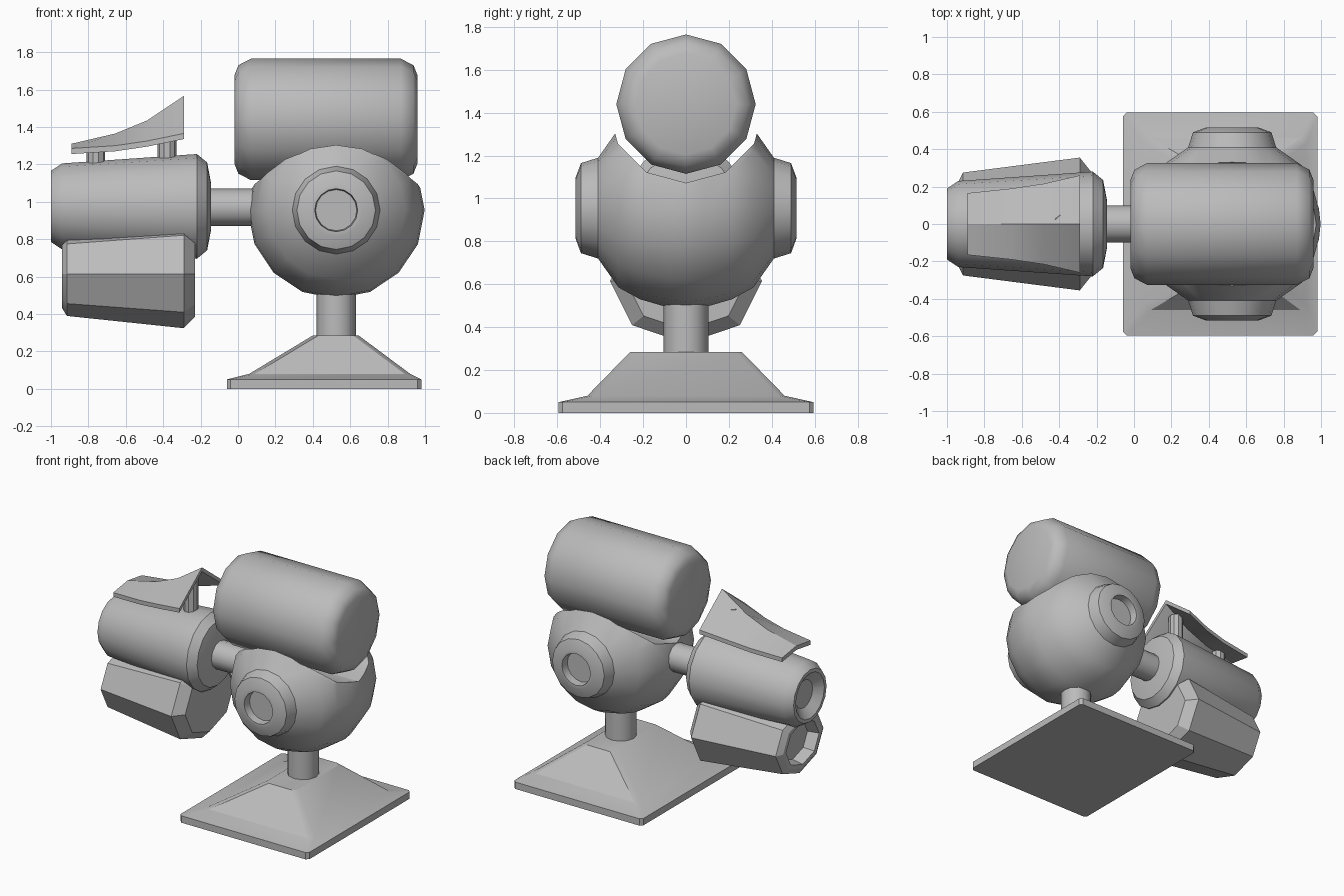
import bpy, bmesh, math
from mathutils import Vector

if "Cube" in bpy.data.objects:
    bpy.data.objects.remove(bpy.data.objects["Cube"])

grey = bpy.data.materials.new("plain_grey")
grey.diffuse_color = (0.5, 0.5, 0.5, 1)
grey.use_nodes = True
grey.node_tree.nodes["Principled BSDF"].inputs["Base Color"].default_value = grey.diffuse_color


def finish(name, bm, angle=35):
    bmesh.ops.remove_doubles(bm, verts=bm.verts, dist=1e-5)
    bmesh.ops.recalc_face_normals(bm, faces=bm.faces)
    me = bpy.data.meshes.new(name)
    bm.to_mesh(me)
    bm.free()
    ob = bpy.data.objects.new(name, me)
    bpy.context.collection.objects.link(ob)
    me.materials.append(grey)
    smooth(ob, angle)
    return ob


def smooth(ob, angle):
    bpy.ops.object.select_all(action='DESELECT')
    ob.select_set(True)
    bpy.context.view_layer.objects.active = ob
    bpy.ops.object.shade_smooth_by_angle(angle=math.radians(angle))


def bridge(bm, rings):
    """Join rings of points into a closed solid with capped ends."""
    vs = [[bm.verts.new(p) for p in r] for r in rings]
    n = len(vs[0])
    for a, b in zip(vs, vs[1:]):
        for i in range(n):
            j = (i + 1) % n
            bm.faces.new((a[i], a[j], b[j], b[i]))
    bm.faces.new(vs[0])
    bm.faces.new(vs[-1])


def lathe(name, axis, center, profile, n, turn=0.0, squash=1.0, angle=35):
    """Profile of (distance along axis, radius); angle 90 is straight up for x and y."""
    rings = []
    for d, r in profile:
        ring = []
        for i in range(n):
            t = 2 * math.pi * (i + turn) / n
            c, s = r * math.cos(t), r * math.sin(t) * squash
            p = {'x': (d, c, s), 'y': (c, d, s), 'z': (c, s, d)}[axis]
            ring.append(Vector(center) + Vector(p))
        rings.append(ring)
    bm = bmesh.new()
    bridge(bm, rings)
    return finish(name, bm, angle)


# Base: square foot with sloping top
def rect(x0, x1, y, z, c):
    return [(x0 + c, -y, z), (x1 - c, -y, z), (x1, -y + c, z), (x1, y - c, z),
            (x1 - c, y, z), (x0 + c, y, z), (x0, y - c, z), (x0, -y + c, z)]


bm = bmesh.new()
bridge(bm, [rect(-0.06, 0.98, 0.595, 0, 0.02), rect(-0.06, 0.98, 0.595, 0.05, 0.02),
            rect(0.06, 0.92, 0.46, 0.08, 0.03), rect(0.40, 0.645, 0.26, 0.285, 0.03)])
finish("base", bm, 30)

# Stem
lathe("stem", 'z', (0.525, 0, 0), [(0.26, 0.105), (0.56, 0.105)], 12)

# Round body with side bosses and sunken discs
half = [(0.46, 0.11), (0.516, 0.115), (0.516, 0.14), (0.49, 0.21), (0.41, 0.235),
        (0.315, 0.37), (0.215, 0.425), (0.08, 0.464)]
body = lathe("round_body", 'y', (0.525, 0, 0.955),
             [(-d, r) for d, r in half] + [(0, 0.473)] + [(d, r) for d, r in reversed(half)], 16)

# Cradle cut in the top of the body
cutter = lathe("cradle_cutter", 'x', (0.525, 0, 1.44), [(-0.8, 0.367), (0.8, 0.367)], 12)
mod = body.modifiers.new("cradle", 'BOOLEAN')
mod.operation = 'DIFFERENCE'
mod.solver = 'EXACT'
mod.object = cutter
bpy.context.view_layer.objects.active = body
bpy.ops.object.modifier_apply(modifier=mod.name)
bpy.data.objects.remove(cutter)
smooth(body, 40)

# Drum lying on the cradle
end = [(0.49, 0.235), (0.468, 0.29), (0.40, 0.325)]
lathe("top_drum", 'x', (0.47, 0, 1.44),
      [(-d, r) for d, r in end] + [(d, r) for d, r in reversed(end)], 12, angle=50)

# Connecting arm
lathe("arm", 'x', (0, 0, 0.97), [(-0.2, 0.1), (0.2, 0.1)], 12)

# Side barrel with dished outer end
lathe("side_barrel", 'x', (0, 0, 0.975),
      [(-0.95, 0.10), (-1.0, 0.165), (-1.0, 0.19), (-0.94, 0.23),
       (-0.22, 0.28), (-0.165, 0.235), (-0.145, 0.13)], 16)

# Octagonal pod under the barrel, hollow at the outer end
lathe("lower_pod", 'x', (0, 0, 0.615),
      [(-0.86, 0.17), (-0.94, 0.19), (-0.94, 0.225), (-0.915, 0.275),
       (-0.29, 0.355), (-0.23, 0.28)], 8, squash=0.82, angle=25)

# Folded fin: x, half width, edge height, ridge height
rings = []
for x, w, e, r in [(-0.89, 0.165, 1.285, 1.31), (-0.655, 0.19, 1.30, 1.365),
                   (-0.485, 0.215, 1.325, 1.435), (-0.29, 0.26, 1.365, 1.565)]:
    t = 0.03
    rings.append([(x, -w, e), (x, 0, r), (x, w, e),
                  (x, w, e - t), (x, 0, r - t), (x, -w, e - t)])
bm = bmesh.new()
bridge(bm, rings)
finish("fin", bm, 25)

# Posts carrying the fin
for name, x, top in (("outer_post", -0.76, 1.31), ("inner_post", -0.38, 1.46)):
    lathe(name, 'z', (x, 0, 0), [(1.1, 0.05), (top, 0.05)], 10)
